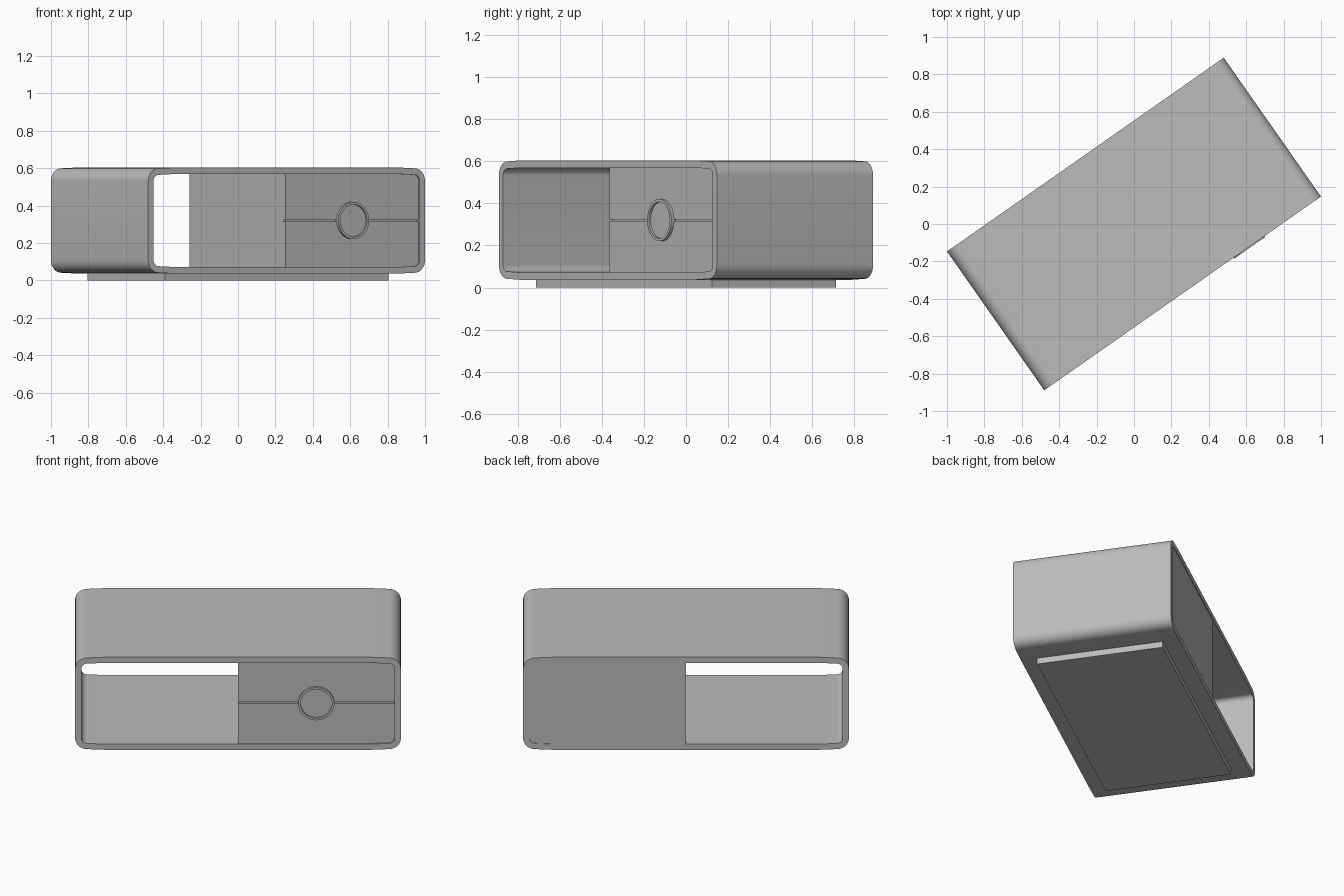
import bpy, bmesh, math
from mathutils import Matrix

if "Cube" in bpy.data.objects:
    bpy.data.objects.remove(bpy.data.objects["Cube"], do_unlink=True)

grey = bpy.data.materials.new("plain grey")
grey.use_nodes = True
colour = (0.5, 0.5, 0.5, 1)
grey.diffuse_color = colour
grey.node_tree.nodes["Principled BSDF"].inputs["Base Color"].default_value = colour

LENGTH, DEPTH, MID_Z = 1.806, 0.906, 0.3205
WALL = 0.035
TURN = Matrix.Rotation(math.radians(35), 4, "Z")


def finish(bm, name):
    bmesh.ops.recalc_face_normals(bm, faces=bm.faces)
    mesh = bpy.data.meshes.new(name)
    bm.to_mesh(mesh)
    bm.free()
    mesh.materials.append(grey)
    obj = bpy.data.objects.new(name, mesh)
    bpy.context.collection.objects.link(obj)
    obj.matrix_world = TURN
    bpy.ops.object.select_all(action="DESELECT")
    obj.select_set(True)
    bpy.context.view_layer.objects.active = obj
    bpy.ops.object.shade_smooth_by_angle(angle=math.radians(30))
    return obj


def box(name, x0, x1, y0, y1, z0, z1):
    bm = bmesh.new()
    place = Matrix.Translation(((x0 + x1) / 2, (y0 + y1) / 2, (z0 + z1) / 2))
    size = Matrix.Diagonal((x1 - x0, y1 - y0, z1 - z0, 1))
    bmesh.ops.create_cube(bm, size=1, matrix=place @ size)
    return finish(bm, name)


def rounded_outline(inset):
    """Rounded rectangle with a very slight crown on its long sides."""
    radius, steps = 0.066 - inset, 8
    cx, cz = LENGTH / 2 - 0.066, 0.213
    quarter = []
    for i in range(steps + 1):
        a = math.pi / 2 * i / steps
        quarter.append((cx + radius * math.cos(a), cz + radius * math.sin(a)))
    quarter.append((0.733, 0.2835 - inset))
    left = [(-x, z) for x, z in reversed(quarter)]
    upper = quarter + left
    return upper + [(-x, -z) for x, z in upper]


def extruded_ring(name, outer, inner, y0, y1, x=0):
    """Tube along y between two matching outlines."""
    bm = bmesh.new()
    loops = [[bm.verts.new((x + px, y, MID_Z + pz)) for px, pz in line]
             for line, y in ((outer, y0), (outer, y1), (inner, y1), (inner, y0))]
    n = len(outer)
    for k in range(4):
        a, b = loops[k], loops[(k + 1) % 4]
        for i in range(n):
            j = (i + 1) % n
            bm.faces.new((a[i], a[j], b[j], b[i]))
    return finish(bm, name)


def circle(radius, sides=48):
    return [(radius * math.cos(math.tau * i / sides), radius * math.sin(math.tau * i / sides))
            for i in range(sides)]


# Open rounded shell and the plinth beneath it
extruded_ring("shell", rounded_outline(0), rounded_outline(WALL), -DEPTH / 2, DEPTH / 2)
box("plinth", -0.73, 0.73, -0.36, 0.36, 0, 0.042)

# Drawer cabinet filling the right-hand half of the opening
RIGHT = LENGTH / 2 - WALL + 0.004
FRONT, GAP = -0.444, 0.004
BOTTOM, TOP = MID_Z - 0.251, MID_Z + 0.251
box("drawer_cabinet", 0, RIGHT, FRONT + 0.02, DEPTH / 2 - 0.003, BOTTOM, TOP)
box("lower_drawer_front", 0, RIGHT, FRONT, FRONT + 0.02, BOTTOM, MID_Z - GAP)
box("upper_drawer_front", 0, RIGHT, FRONT, FRONT + 0.02, MID_Z + GAP, TOP)

# Round pull shared by both drawers: raised rim and flat centre
KNOB_X = 0.434
extruded_ring("pull_rim", circle(0.1), circle(0.087), -0.459, FRONT + 0.01, KNOB_X)
bm = bmesh.new()
bmesh.ops.create_cone(bm, cap_ends=True, segments=48, radius1=0.088, radius2=0.088, depth=0.012,
                      matrix=Matrix.Translation((KNOB_X, FRONT + 0.002, MID_Z))
                      @ Matrix.Rotation(math.pi / 2, 4, "X"))
finish(bm, "pull_centre")
